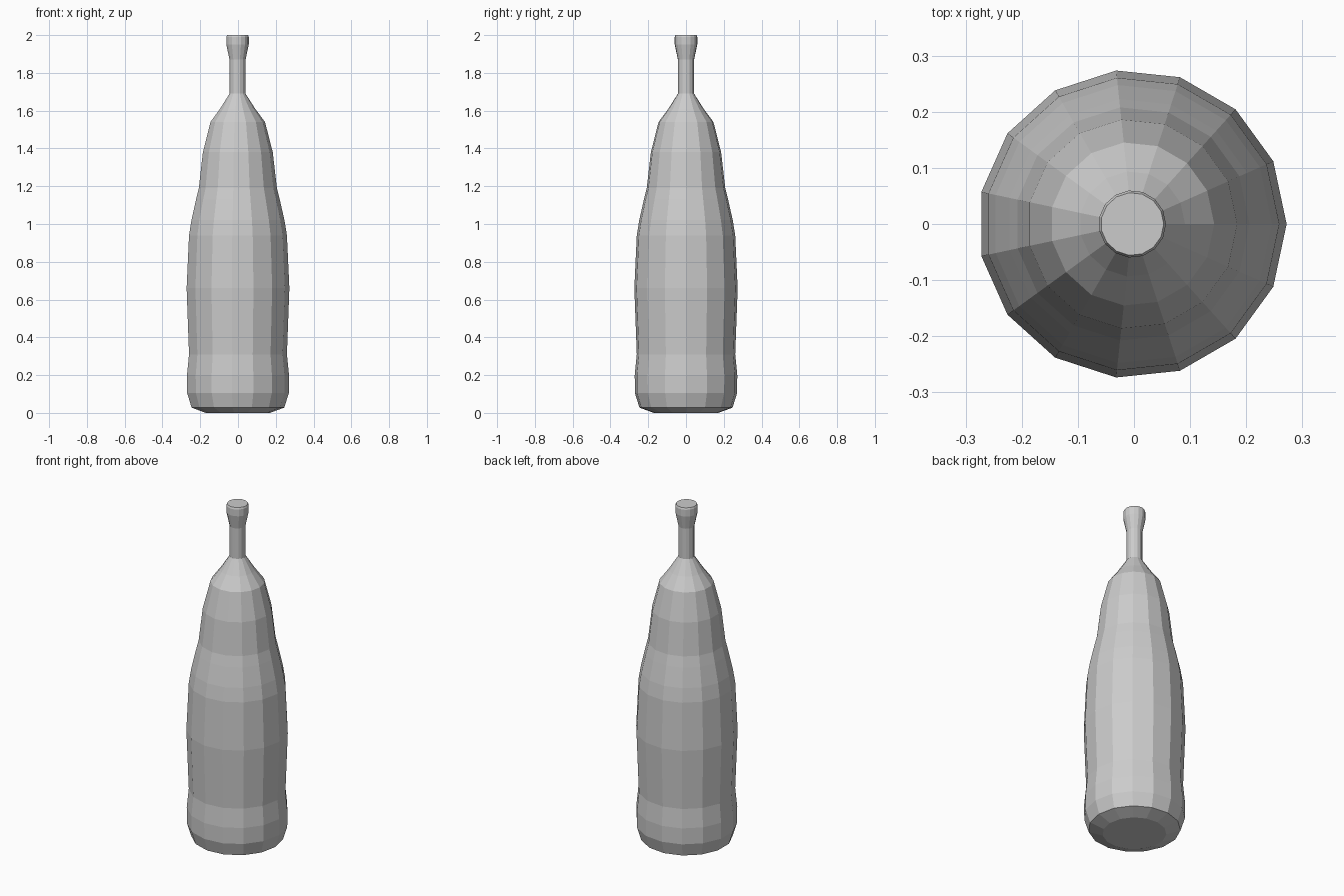
import bpy, bmesh
from math import cos, sin, tau

if "Cube" in bpy.data.objects:
    bpy.data.objects.remove(bpy.data.objects["Cube"])

SIDES = 15
CX = -0.003  # odd-sided ring: shift so the bounds are centred


def lathe(name, profile):
    """Revolve (radius, z) points into a closed flat-faced solid."""
    bm = bmesh.new()
    rings = [[bm.verts.new((CX + r * cos(tau * i / SIDES), r * sin(tau * i / SIDES), z))
              for i in range(SIDES)] for r, z in profile]
    for a, b in zip(rings, rings[1:]):
        for i in range(SIDES):
            j = (i + 1) % SIDES
            bm.faces.new((a[i], a[j], b[j], b[i]))
    bm.faces.new(rings[0][::-1])
    bm.faces.new(rings[-1])
    mesh = bpy.data.meshes.new(name)
    bm.to_mesh(mesh)
    bm.free()
    obj = bpy.data.objects.new(name, mesh)
    bpy.context.collection.objects.link(obj)
    return obj


# Whole bottle: base, belly, waist, shoulder, neck and flared stopper
lathe("bottle", [
    (0.172, 0.0), (0.248, 0.028), (0.272, 0.105), (0.273, 0.2), (0.262, 0.31),
    (0.275, 0.66), (0.262, 0.94), (0.249, 1.02), (0.224, 1.13), (0.209, 1.19),
    (0.187, 1.38), (0.146, 1.54), (0.094, 1.61), (0.043, 1.69),
    (0.043, 1.87), (0.06, 1.95), (0.06, 1.99), (0.056, 2.0),
])
